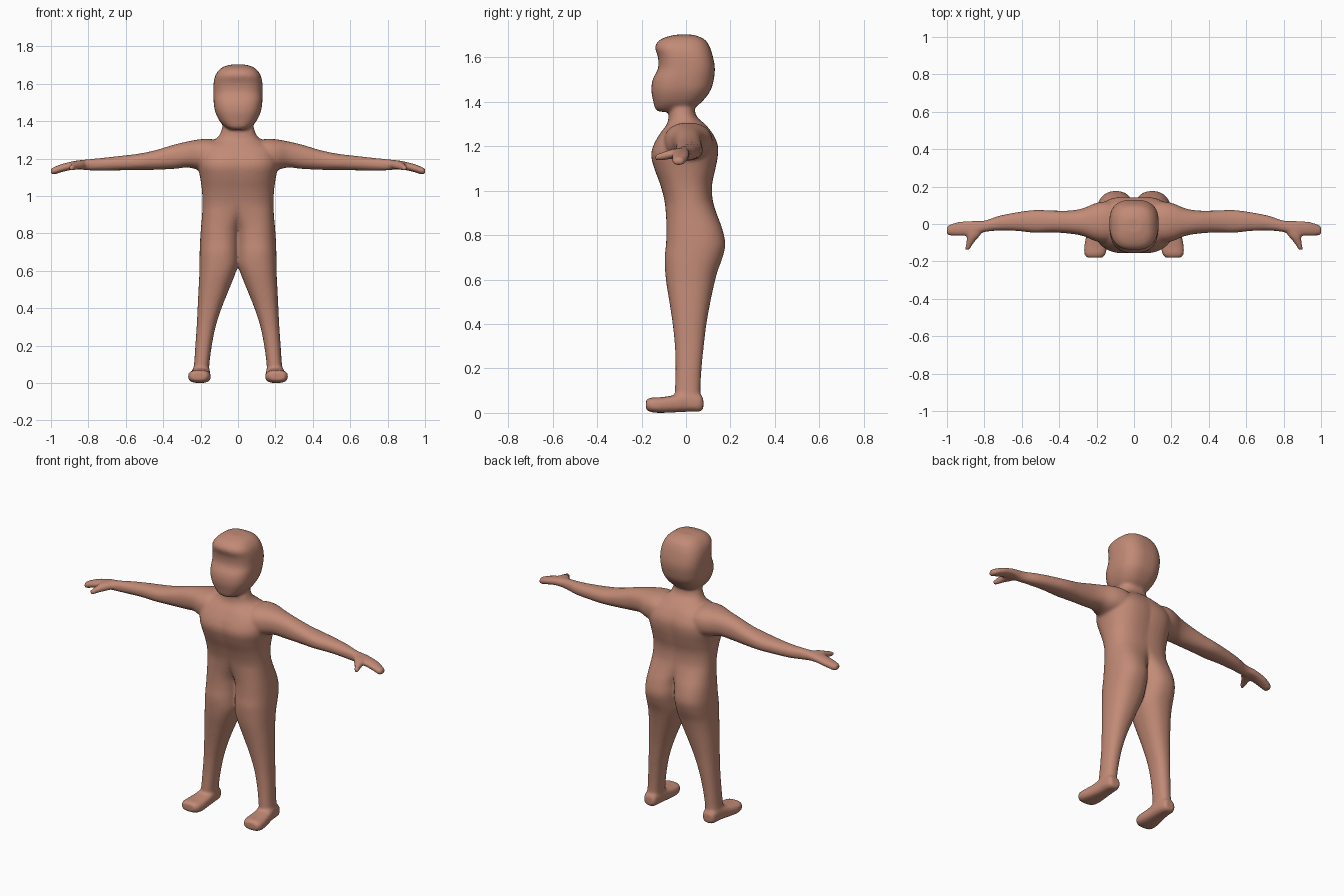
import bpy, bmesh, math

SKIN = bpy.data.materials.new("skin")
SKIN.diffuse_color = (0.54, 0.255, 0.18, 1)


def spline(p0, p1, p2, p3, t):
    return [0.5 * (2*b + (c-a)*t + (2*a-5*b+4*c-d)*t*t + (3*b-a-3*c+d)*t**3)
            for a, b, c, d in zip(p0, p1, p2, p3)]


def loft(bm, axis, stations, power=2.3, sides=36, steps=4):
    """Skin rounded rings; a station is (position, a_min, a_max, b_min, b_max)."""
    n = len(stations)
    rows = []
    for i in range(n - 1):
        p = [stations[min(max(j, 0), n - 1)] for j in range(i - 1, i + 3)]
        rows += [spline(*p, k / steps) for k in range(steps)]
    rows.append(stations[-1])
    rings = []
    for t, a0, a1, b0, b1 in rows:
        ring = []
        for s in range(sides):
            ang = 2 * math.pi * s / sides
            c, d = math.cos(ang), math.sin(ang)
            co = [(a0 + a1) / 2 + (a1 - a0) / 2 * math.copysign(abs(c) ** (2 / power), c),
                  (b0 + b1) / 2 + (b1 - b0) / 2 * math.copysign(abs(d) ** (2 / power), d)]
            co.insert(axis, t)
            ring.append(bm.verts.new(co))
        rings.append(ring)
    faces = [bm.faces.new(rings[0]), bm.faces.new(rings[-1])]
    for r, q in zip(rings, rings[1:]):
        for s in range(sides):
            e = (s + 1) % sides
            faces.append(bm.faces.new((r[s], r[e], q[e], q[s])))
    bmesh.ops.recalc_face_normals(bm, faces=faces)


bm = bmesh.new()

# leg running up into one half of the torso and the neck
loft(bm, 2, [
    (0.03, 0.155, 0.245, -0.05, 0.068),
    (0.10, 0.153, 0.235, -0.050, 0.065),
    (0.20, 0.140, 0.228, -0.047, 0.070),
    (0.30, 0.120, 0.221, -0.050, 0.080),
    (0.40, 0.088, 0.216, -0.060, 0.092),
    (0.50, 0.048, 0.211, -0.075, 0.110),
    (0.58, 0.016, 0.207, -0.088, 0.127),
    (0.64, -0.003, 0.206, -0.094, 0.143),
    (0.70, -0.006, 0.205, -0.096, 0.165),
    (0.76, -0.008, 0.203, -0.090, 0.177),
    (0.83, -0.014, 0.198, -0.088, 0.163),
    (0.90, -0.050, 0.192, -0.091, 0.137),
    (0.96, -0.100, 0.190, -0.098, 0.120),
    (1.03, -0.110, 0.193, -0.117, 0.118),
    (1.10, -0.110, 0.203, -0.143, 0.133),
    (1.16, -0.110, 0.215, -0.157, 0.144),
    (1.21, -0.120, 0.215, -0.144, 0.142),
    (1.26, -0.130, 0.195, -0.115, 0.118),
    (1.30, -0.115, 0.125, -0.086, 0.085),
    (1.34, -0.088, 0.092, -0.078, 0.045),
    (1.42, -0.075, 0.075, -0.075, 0.036),
])

# arm and flat hand
loft(bm, 0, [
    (0.08, -0.090, 0.110, 1.13, 1.290),
    (0.15, -0.100, 0.120, 1.13, 1.305),
    (0.21, -0.090, 0.110, 1.14, 1.302),
    (0.27, -0.065, 0.085, 1.152, 1.291),
    (0.34, -0.052, 0.072, 1.145, 1.275),
    (0.44, -0.045, 0.072, 1.140, 1.245),
    (0.53, -0.047, 0.075, 1.138, 1.226),
    (0.63, -0.037, 0.062, 1.137, 1.214),
    (0.72, -0.035, 0.044, 1.135, 1.204),
    (0.80, -0.043, 0.018, 1.137, 1.196),
    (0.87, -0.060, 0.017, 1.142, 1.188),
    (0.94, -0.063, 0.011, 1.128, 1.171),
    (0.985, -0.061, -0.004, 1.114, 1.154),
    (1.002, -0.056, -0.014, 1.118, 1.146),
])

# thumb
loft(bm, 1, [
    (-0.02, 0.800, 0.890, 1.145, 1.190),
    (-0.06, 0.822, 0.892, 1.143, 1.188),
    (-0.10, 0.856, 0.897, 1.138, 1.175),
    (-0.138, 0.880, 0.904, 1.136, 1.162),
])

# foot
loft(bm, 1, [
    (0.078, 0.170, 0.225, 0.018, 0.065),
    (0.060, 0.158, 0.238, 0.006, 0.085),
    (0.00, 0.150, 0.245, 0.005, 0.095),
    (-0.06, 0.148, 0.255, 0.002, 0.078),
    (-0.12, 0.145, 0.266, 0.000, 0.070),
    (-0.16, 0.152, 0.265, 0.004, 0.068),
    (-0.180, 0.170, 0.252, 0.016, 0.058),
], power=2.8)

# head with brow and jaw (each row: height, half width, front, back)
head = [(1.355, 0.040, -0.120, 0.000), (1.368, 0.066, -0.138, 0.030),
        (1.40, 0.098, -0.147, 0.072), (1.45, 0.122, -0.156, 0.110),
        (1.50, 0.130, -0.150, 0.125), (1.55, 0.132, -0.126, 0.130),
        (1.60, 0.131, -0.126, 0.122), (1.645, 0.121, -0.139, 0.108),
        (1.675, 0.100, -0.122, 0.090), (1.692, 0.075, -0.088, 0.062),
        (1.702, 0.040, -0.045, 0.030)]
loft(bm, 2, [(z, -w, w, f, b) for z, w, f, b in head], power=2.7)

mesh = bpy.data.meshes.new("body")
bm.to_mesh(mesh)
bm.free()
mesh.materials.append(SKIN)
body = bpy.data.objects.new("body", mesh)
bpy.context.collection.objects.link(body)

# mirror the half, fuse all parts into one skin and soften the joins
mirror = body.modifiers.new("mirror", 'MIRROR')
mirror.use_mirror_merge = False
fuse = body.modifiers.new("fuse", 'REMESH')
fuse.mode = 'VOXEL'
fuse.voxel_size = 0.0085
fuse.use_smooth_shade = True
soften = body.modifiers.new("soften", 'SMOOTH')
soften.factor = 0.5
soften.iterations = 5
